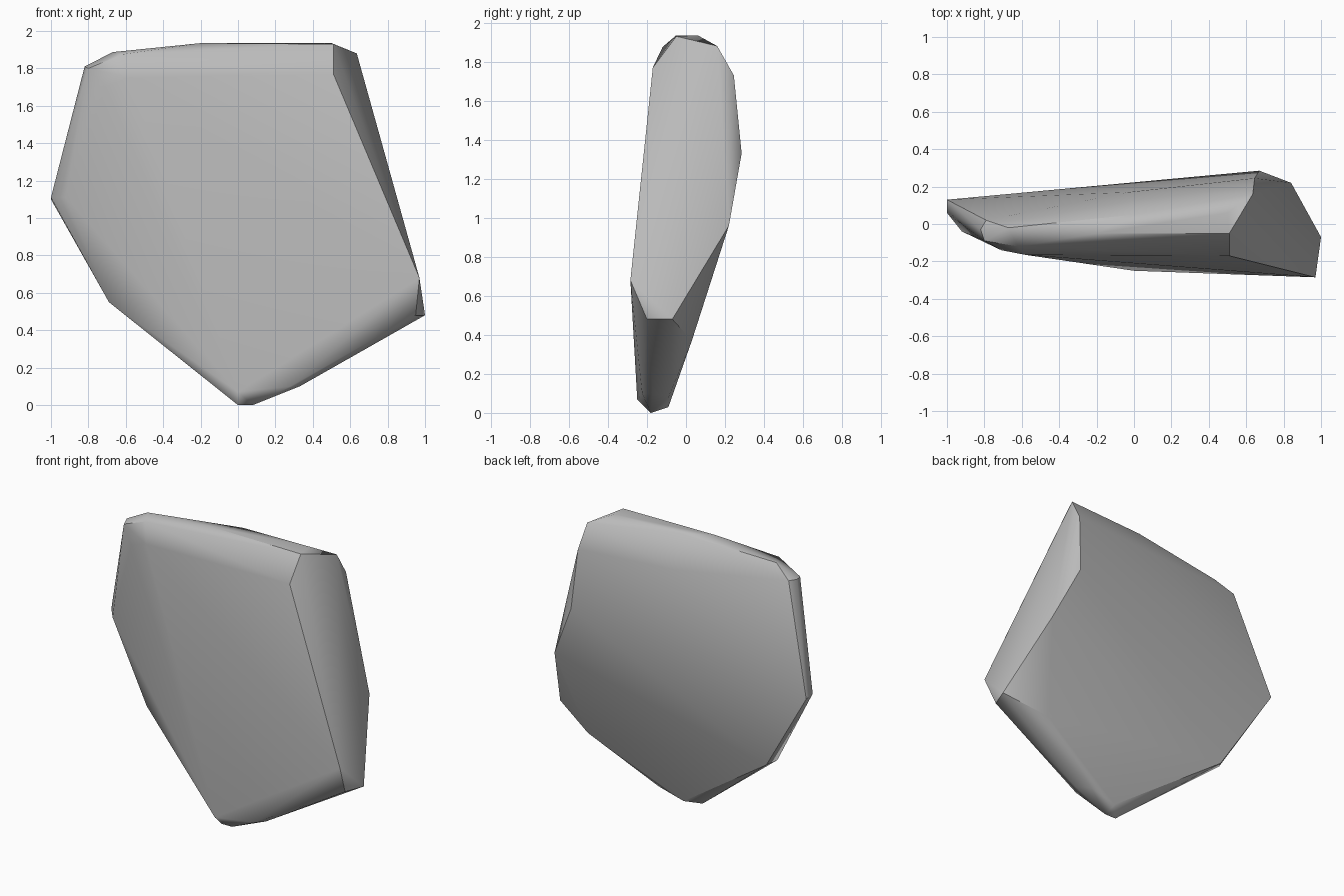
import bpy
import bmesh
import math

# Remove the default object
default_cube = bpy.data.objects.get("Cube")
if default_cube:
    bpy.data.objects.remove(default_cube, do_unlink=True)


def make_material(name, colour):
    material = bpy.data.materials.new(name)
    material.use_nodes = True
    material.diffuse_color = colour
    shader = next(n for n in material.node_tree.nodes if n.type == "BSDF_PRINCIPLED")
    shader.inputs["Base Color"].default_value = colour
    shader.inputs["Roughness"].default_value = 0.8
    return material


def build_hull(name, corner_groups, material):
    """Wrap the chiselled corners in one convex, evenly faceted skin."""
    mesh = bpy.data.meshes.new(name)
    bm = bmesh.new()
    for corners in corner_groups.values():
        for corner in corners:
            bm.verts.new(corner)
    bmesh.ops.convex_hull(bm, input=bm.verts[:])

    # Discard corners that ended up inside the skin
    loose = [v for v in bm.verts if not v.link_faces]
    bmesh.ops.delete(bm, geom=loose, context="VERTS")

    # Merge almost flat facets into broad faces
    bmesh.ops.dissolve_limit(bm, angle_limit=math.radians(1.5),
                             verts=bm.verts[:], edges=bm.edges[:])
    bmesh.ops.recalc_face_normals(bm, faces=bm.faces[:])
    bm.to_mesh(mesh)
    bm.free()

    mesh.materials.append(material)
    stone = bpy.data.objects.new(name, mesh)
    bpy.context.collection.objects.link(stone)
    return stone


# Corners of the slab, grouped by the side they shape
slab_corners = {
    "front_face": [
        (0.51, -0.17, 1.77), (0.97, -0.285, 0.68), (0.0, -0.25, 0.07),
        (0.28, -0.225, 0.1), (-0.92, -0.04, 1.11),
        (-0.58, -0.165, 1.75), (-0.71, -0.14, 1.7),
    ],
    "top_ridge": [
        (0.51, -0.05, 1.93), (-0.2, -0.05, 1.935), (0.5, 0.06, 1.935),
        (0.0, 0.05, 1.935), (-0.62, -0.12, 1.875), (-0.67, -0.02, 1.887),
        (-0.8, -0.09, 1.8), (-0.82, -0.03, 1.81), (-0.79, 0.02, 1.81),
    ],
    "right_break": [
        (0.635, 0.16, 1.88), (0.645, 0.245, 1.73), (0.67, 0.285, 1.33),
        (0.84, 0.22, 0.96), (1.0, -0.07, 0.48), (0.95, -0.2, 0.48),
    ],
    "back_face": [
        (-0.03, 0.17, 1.74), (-1.0, 0.13, 1.1), (-0.65, 0.06, 0.53),
        (0.72, 0.03, 0.37),
    ],
    "left_edge": [
        (-1.0, 0.06, 1.11), (-0.69, 0.0, 0.55),
    ],
    "bottom_tip": [
        (0.0, -0.18, 0.0), (0.08, -0.18, 0.0), (0.08, -0.09, 0.03),
        (0.33, -0.17, 0.1), (0.27, -0.09, 0.08),
    ],
}

stone_grey = make_material("stone grey", (0.5, 0.5, 0.5, 1.0))
rock = build_hull("rock_slab", slab_corners, stone_grey)

# Smooth the worn edges, keep the broken ones crisp
bpy.ops.object.select_all(action="DESELECT")
rock.select_set(True)
bpy.context.view_layer.objects.active = rock
bpy.ops.object.shade_smooth_by_angle(angle=math.radians(38))

# Keep the broad faces looking flat
weighted = rock.modifiers.new("broad_face_normals", "WEIGHTED_NORMAL")
weighted.keep_sharp = True
